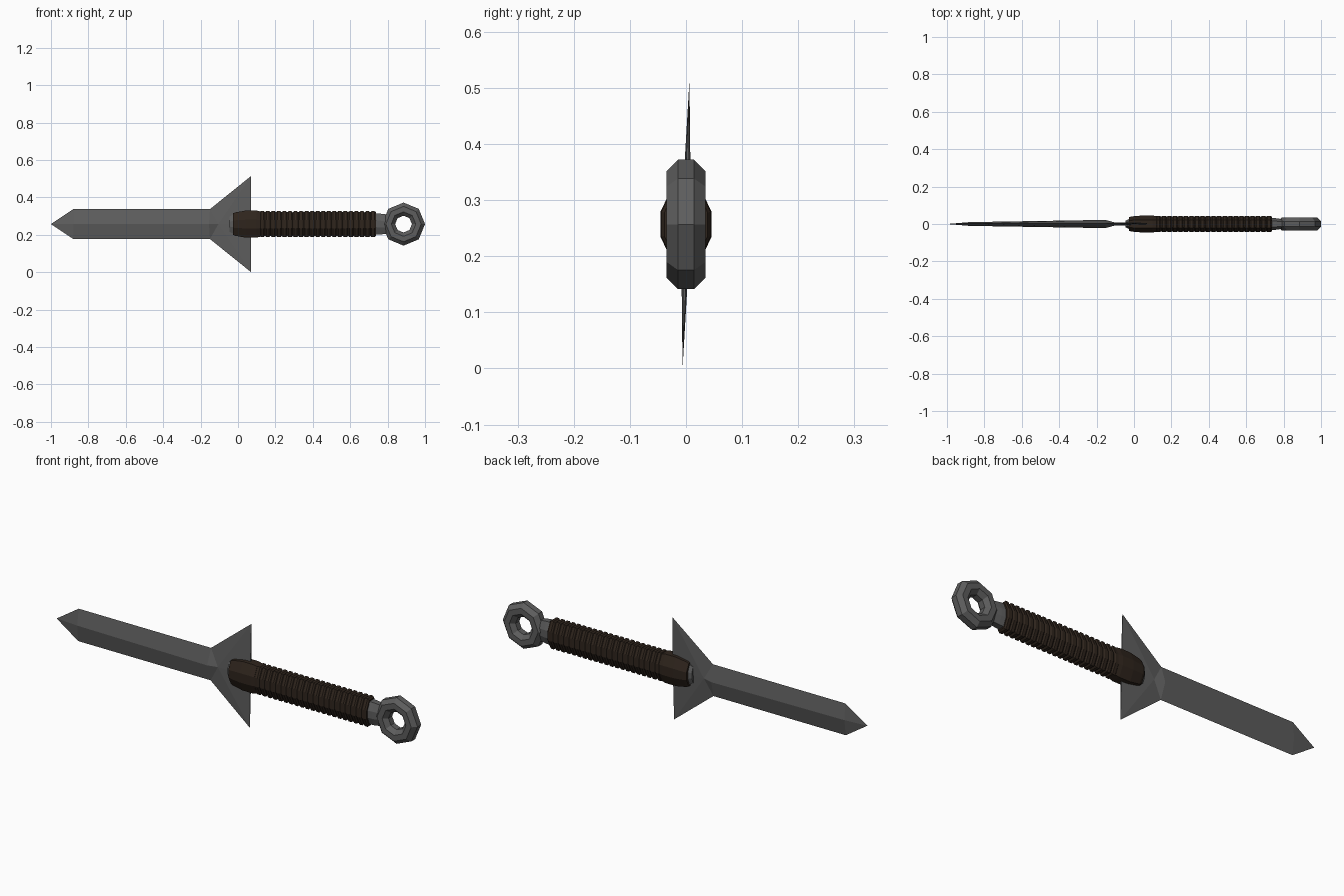
import bpy, bmesh, math

if "Cube" in bpy.data.objects:
    bpy.data.objects.remove(bpy.data.objects["Cube"])

ZC = 0.257  # height of the long axis


def material(name, rgb):
    m = bpy.data.materials.new(name)
    m.diffuse_color = (*rgb, 1)
    m.use_nodes = True
    m.node_tree.nodes["Principled BSDF"].inputs["Base Color"].default_value = m.diffuse_color
    return m


STEEL = material("dark_steel", (0.11, 0.11, 0.11))
LEATHER = material("brown_wrap", (0.028, 0.018, 0.012))


def make(name, verts, faces, mat):
    me = bpy.data.meshes.new(name)
    me.from_pydata(verts, [], faces)
    bm = bmesh.new()
    bm.from_mesh(me)
    bmesh.ops.recalc_face_normals(bm, faces=bm.faces)
    bm.to_mesh(me)
    bm.free()
    me.materials.append(mat)
    ob = bpy.data.objects.new(name, me)
    bpy.context.collection.objects.link(ob)
    ob.location.z = ZC
    return ob


def loft(name, stations, section, mat):
    """Sweep a (y, z) section along x; stations are (x, scale_y, scale_z)."""
    n = len(section)
    verts = [(x, y * sy, z * sz) for x, sy, sz in stations for y, z in section]
    faces = [(i * n + j, i * n + (j + 1) % n, (i + 1) * n + (j + 1) % n, (i + 1) * n + j)
             for i in range(len(stations) - 1) for j in range(n)]
    faces += [tuple(range(n)), tuple(range(len(verts) - n, len(verts)))]
    return make(name, verts, faces, mat)


# Blade with swept guard: edge outline plus a raised ridge on each side
edge = [(-0.88, 0.08), (-0.15, 0.08), (0.07, 0.257)]
ridge = [(-0.88, 0.010), (-0.155, 0.022), (-0.105, 0.009), (0.07, 0.004)]
verts = [(-1, 0, 0)]
verts += [(x, 0, z) for x, z in edge] + [(x, 0, -z) for x, z in edge]
verts += [(x, -y, 0) for x, y in ridge] + [(x, y, 0) for x, y in ridge]
faces = []
for r in (7, 11):
    for e in (1, 4):
        faces += [(0, e, r), (e, e + 1, r + 1, r), (e + 1, r + 2, r + 1),
                  (e + 1, e + 2, r + 2), (e + 2, r + 3, r + 2)]
faces += [(3, 10, 14), (6, 10, 14)]
blade = make("blade_and_guard", verts, faces, STEEL)
blade.rotation_euler.x = -0.024

# Eight-sided grip section
octagon = [(0.045, -0.022), (0.045, 0.022), (0.022, 0.068), (-0.022, 0.068),
           (-0.045, 0.022), (-0.045, -0.022), (-0.022, -0.068), (0.022, -0.068)]

# Steel core running through the grip to the ring
loft("handle_core", [(-0.045, 0.4, 0.6), (-0.02, 0.65, 0.8), (0.72, 0.75, 0.85),
                     (0.76, 0.68, 0.82), (0.82, 0.5, 0.72)], octagon, STEEL)

# Smooth collar over the guard
loft("grip_collar", [(-0.028, 0.8, 0.84), (-0.015, 0.9, 0.92), (0.04, 1, 1.06),
                     (0.1, 1, 1.06), (0.125, 0.92, 0.97)], octagon, LEATHER)

# Ribbed cord wrap
RIBS, START, END = 21, 0.115, 0.737
step = (END - START) / RIBS
stations = []
for i in range(RIBS):
    x = START + i * step
    stations += [(x, 0.86, 0.93), (x + step * 0.25, 0.97, 1.03), (x + step * 0.75, 0.97, 1.03)]
stations.append((END, 0.86, 0.93))
loft("grip_wrap", stations, octagon, LEATHER)

# Octagonal pommel ring
bpy.ops.mesh.primitive_torus_add(major_segments=8, minor_segments=8, major_radius=1,
                                 minor_radius=0.5)
ring = bpy.context.object
ring.name = "pommel_ring"
bm = bmesh.new()
for i in range(8):
    a = math.tau * i / 8
    for j in range(8):
        b = math.tau * (j + 0.5) / 8
        r = 0.080 + 0.038 * math.cos(b)
        bm.verts.new((r * math.cos(a), 0.038 * math.sin(b), r * math.sin(a)))
bm.verts.ensure_lookup_table()
for i in range(8):
    for j in range(8):
        k, l = (i + 1) % 8, (j + 1) % 8
        bm.faces.new([bm.verts[q] for q in (i * 8 + j, i * 8 + l, k * 8 + l, k * 8 + j)])
bmesh.ops.recalc_face_normals(bm, faces=bm.faces)
bm.to_mesh(ring.data)
bm.free()
ring.data.materials.append(STEEL)
ring.location = (0.885, 0, ZC)
